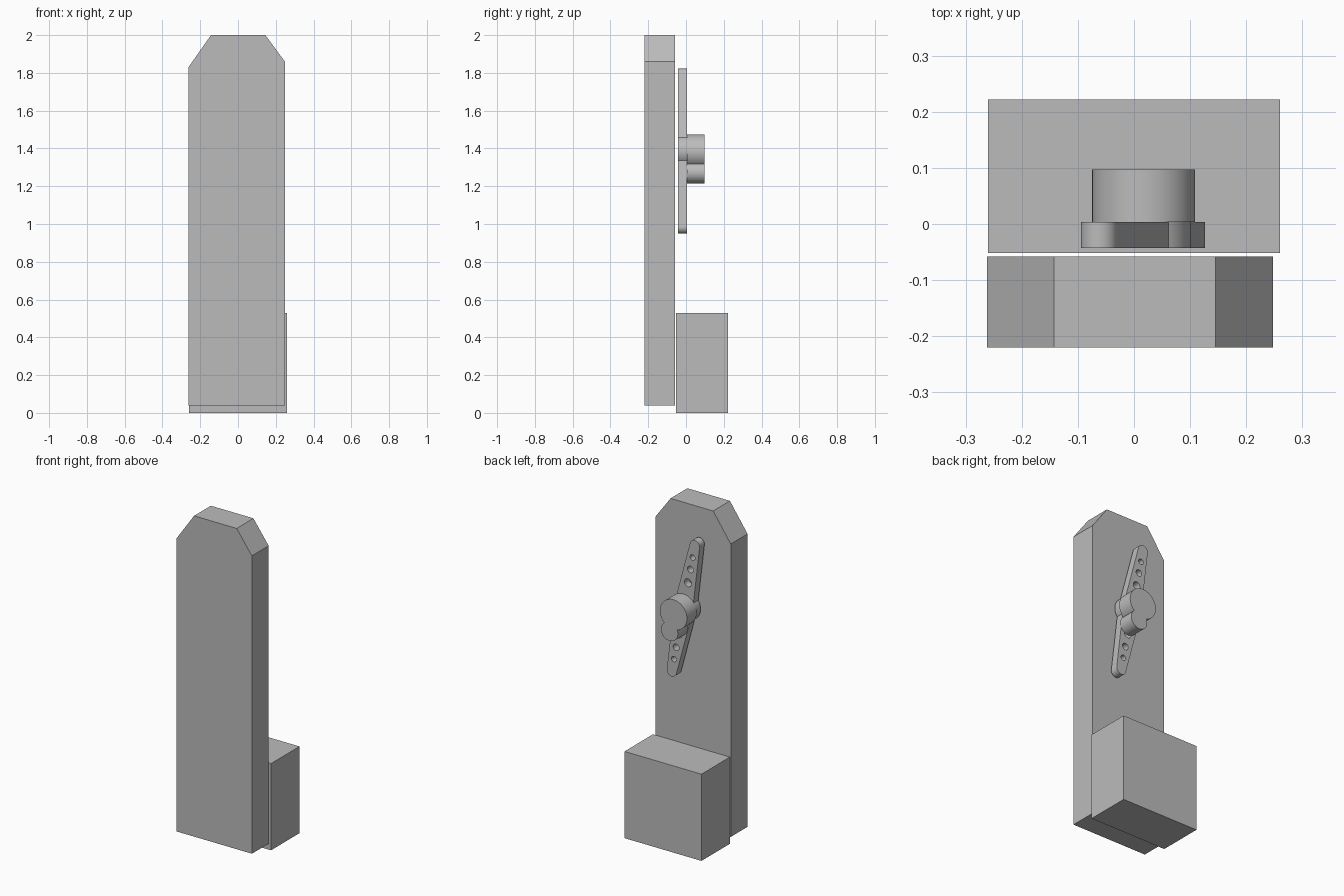
import bpy, bmesh
from math import sin, cos, pi, radians, acos, asin, atan2, hypot
from mathutils import Matrix

if "Cube" in bpy.data.objects:
    bpy.data.objects.remove(bpy.data.objects["Cube"])

grey = bpy.data.materials.new("plain_grey")
grey.use_nodes = True
colour = (0.5, 0.5, 0.5, 1)
grey.diffuse_color = colour
grey.node_tree.nodes["Principled BSDF"].inputs["Base Color"].default_value = colour


def arc(cx, cy, r, a0, a1, n=24):
    return [(cx + r * cos(a0 + (a1 - a0) * i / n),
             cy + r * sin(a0 + (a1 - a0) * i / n)) for i in range(n + 1)]


def slab(name, outlines, y0, y1, x=0, z=0, turn=0):
    """Extrude closed x-z outlines (the later ones are holes) from y0 to y1."""
    curve = bpy.data.curves.new(name, "CURVE")
    curve.dimensions = "2D"
    curve.fill_mode = "BOTH"
    curve.extrude = (y1 - y0) / 2
    for points in outlines:
        spline = curve.splines.new("POLY")
        spline.points.add(len(points) - 1)
        for p, (a, b) in zip(spline.points, points):
            p.co = (a, b, 0, 1)
        spline.use_cyclic_u = True
    obj = bpy.data.objects.new(name, curve)
    bpy.context.collection.objects.link(obj)
    obj.matrix_world = (Matrix.Translation((x, (y0 + y1) / 2, z))
                        @ Matrix.Rotation(pi / 2, 4, "X")
                        @ Matrix.Rotation(turn, 4, "Z"))
    bpy.ops.object.select_all(action="DESELECT")
    obj.select_set(True)
    bpy.context.view_layer.objects.active = obj
    bpy.ops.object.convert(target="MESH")
    obj = bpy.context.object
    bm = bmesh.new()
    bm.from_mesh(obj.data)
    bmesh.ops.remove_doubles(bm, verts=bm.verts, dist=0.0001)
    bmesh.ops.recalc_face_normals(bm, faces=bm.faces)
    bm.to_mesh(obj.data)
    bm.free()
    obj.data.materials.clear()
    obj.data.materials.append(grey)
    bpy.ops.object.shade_smooth_by_angle(angle=radians(30))
    return obj


# Tall plate with cut top corners
slab("tall_plate", [[(-0.262, 0.04), (0.248, 0.04), (0.248, 1.86),
                     (0.145, 2), (-0.143, 2), (-0.262, 1.83)]], -0.22, -0.058)

# Block at the base
slab("base_block", [[(-0.26, 0), (0.26, 0), (0.26, 0.53), (-0.26, 0.53)]],
     -0.052, 0.222)

# Two-armed lever: tapered arms with round tips, round hub, three holes per arm
hub_r, tip_r, tip_u = 0.085, 0.033, 0.411
phi = asin(0.058 / hub_r)
half = arc(tip_u, 0, tip_r, -pi / 2, pi / 2) + arc(0, 0, hub_r, phi, pi - phi)
outline = half + [(-u, -v) for u, v in half]
holes = [arc(side * u, 0, r, 0, 2 * pi)[:-1] for side in (1, -1)
         for u, r in ((0.333, 0.017), (0.255, 0.02), (0.168, 0.024))]
slab("lever_arm", [outline] + holes, -0.043, 0.004, 0.016, 1.386, radians(100.9))

# Shaft boss: a large and a small cylinder merged into one outline
big, small = 0.0915, 0.057
dx, dz = 0.027, -0.111
d, aim = hypot(dx, dz), atan2(dz, dx)
a = acos((d * d + big * big - small * small) / (2 * d * big))
b = acos((d * d + small * small - big * big) / (2 * d * small))
boss = arc(0, 0, big, aim + a, aim + 2 * pi - a, 48)
boss += arc(dx, dz, small, aim - pi + b, aim + pi - b)[1:-1]
slab("shaft_boss", [boss], 0.004, 0.097, 0.017, 1.383)
